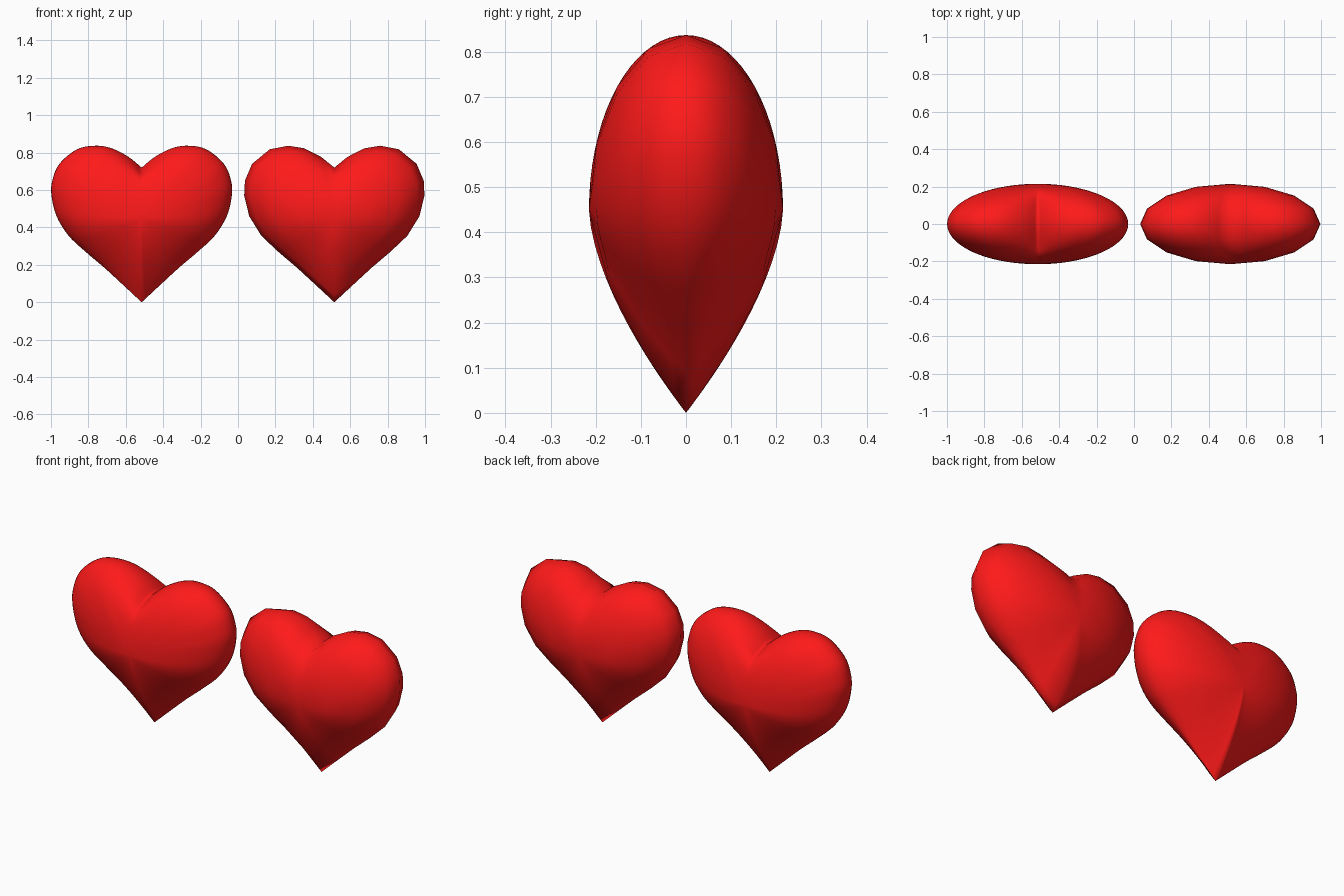
import bpy, bmesh, math
from mathutils import Vector

if "Cube" in bpy.data.objects:
    bpy.data.objects.remove(bpy.data.objects["Cube"])

# Half outline of the heart (x, z) from the cleft down to the tip
HALF = [(0, .72), (.07, .777), (.16, .823), (.245, .837), (.345, .818), (.44, .74),
        (.478, .65), (.482, .57), (.455, .46), (.39, .355), (.30, .27),
        (.2, .185), (.1, .093), (0, 0)]
CENTRE_Z, DEPTH = .45, .215


def smoothstep(a, b, t):
    t = min(1, max(0, (t - a) / (b - a)))
    return t * t * (3 - 2 * t)


def refine(points, n):
    """Smooth curve through the points, n pieces per span."""
    p = [Vector(q) for q in points]
    p = [2 * p[0] - p[1]] + p + [2 * p[-1] - p[-2]]
    out = []
    for a, b, c, d in zip(p, p[1:], p[2:], p[3:]):
        for i in range(n):
            t = i / n
            out.append(.5 * (2 * b + (c - a) * t + (2 * a - 5 * b + 4 * c - d) * t * t
                             + (3 * b - a - 3 * c + d) * t ** 3))
    return out + [p[-2]]


def surface_point(x, z, s, side):
    """Point on the pillow: outline point shrunk by s and pushed out in y."""
    k = smoothstep(0, 1, (CENTRE_Z - z) / CENTRE_Z)
    bulge = (1 - k) * math.sqrt(max(0, 1 - s * s)) + k * (1 - s ** 1.6)
    if abs(x) < .245 and z > .5:          # cleft fades out towards the middle
        z += (.835 - z) * (1 - smoothstep(.35, 1, s))
    return Vector((x * s, side * DEPTH * bulge, CENTRE_Z + (z - CENTRE_Z) * s))


def heart(name, x, pieces, rings, material):
    half = refine(HALF, pieces)
    loop = [(p.x, p.y) for p in half] + [(-p.x, p.y) for p in half[-2:0:-1]]
    n = len(loop)
    bm = bmesh.new()
    rim = [bm.verts.new(surface_point(a, b, 1, 1)) for a, b in loop]
    for side in (-1, 1):
        outer = rim
        for r in range(rings - 1, 0, -1):
            s = math.sin(math.pi / 2 * r / rings)
            inner = [bm.verts.new(surface_point(a, b, s, side)) for a, b in loop]
            for i in range(n):
                j = (i + 1) % n
                bm.faces.new((outer[i], outer[j], inner[j], inner[i]))
            outer = inner
        mid = bm.verts.new((0, side * DEPTH, CENTRE_Z))
        for i in range(n):
            bm.faces.new((outer[i], outer[(i + 1) % n], mid))
    bmesh.ops.recalc_face_normals(bm, faces=bm.faces)
    for f in bm.faces:
        f.smooth = True
    mesh = bpy.data.meshes.new(name)
    bm.to_mesh(mesh)
    bm.free()
    mesh.materials.append(material)
    ob = bpy.data.objects.new(name, mesh)
    ob.location.x = x
    bpy.context.collection.objects.link(ob)
    return ob


red = bpy.data.materials.new("red")
red.diffuse_color = (1, .01, .01, 1)
red.use_nodes = True
red.node_tree.nodes["Principled BSDF"].inputs["Base Color"].default_value = red.diffuse_color

# Finely divided heart on the left, coarse one on the right
heart("smooth_heart", -.515, 5, 18, red)
heart("coarse_heart", .515, 1, 4, red)
